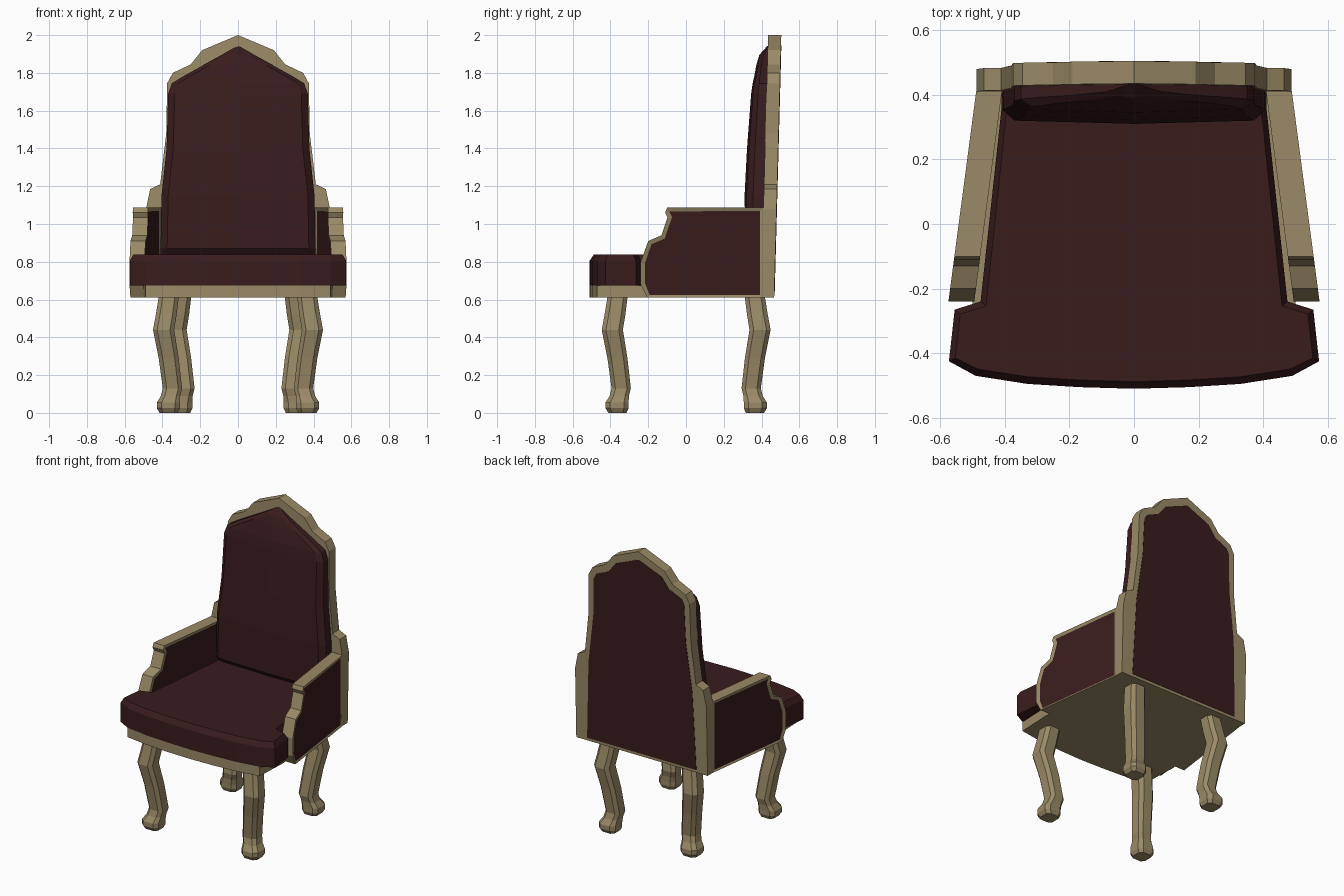
import bpy, bmesh

if "Cube" in bpy.data.objects:
    bpy.data.objects.remove(bpy.data.objects["Cube"])


def material(name, rgb):
    m = bpy.data.materials.new(name)
    m.diffuse_color = (*rgb, 1)
    m.use_nodes = True
    m.node_tree.nodes["Principled BSDF"].inputs["Base Color"].default_value = m.diffuse_color
    return m


WOOD = material("pale wood", (0.325, 0.255, 0.135))
FABRIC = material("dark red fabric", (0.042, 0.0115, 0.0125))


def finish(bm, name, mats):
    bmesh.ops.remove_doubles(bm, verts=bm.verts, dist=1e-5)
    bmesh.ops.recalc_face_normals(bm, faces=bm.faces)
    mesh = bpy.data.meshes.new(name)
    bm.to_mesh(mesh)
    bm.free()
    for m in mats:
        mesh.materials.append(m)
    ob = bpy.data.objects.new(name, mesh)
    bpy.context.collection.objects.link(ob)
    return ob


def loft(rings):
    """Skin a list of equal-length closed rings; cap both ends."""
    bm = bmesh.new()
    vs = [[bm.verts.new(p) for p in r] for r in rings]
    n = len(rings[0])
    for a, b in zip(vs, vs[1:]):
        for i in range(n):
            j = (i + 1) % n
            bm.faces.new((a[i], a[j], b[j], b[i]))
    bm.faces.new(vs[0])
    bm.faces.new(vs[-1])
    bmesh.ops.recalc_face_normals(bm, faces=bm.faces)
    return bm


def mirrored(half):
    """Full outline from a right-hand half outline."""
    return half + [(-x, y) for x, y in reversed(half) if x > 0]


# Seat outline: bowed front, notched around the arm fronts
seat_half = [(0, -0.51), (0.17, -0.505), (0.33, -0.495), (0.49, -0.47),
             (0.573, -0.425), (0.555, -0.265), (0.475, -0.24), (0.405, 0.405)]
seat_outline = mirrored(seat_half)

# Base board under the seat, without the wings of the cushion
base = mirrored(seat_half[:4] + [(0.50, -0.235), (0.45, 0.41)])
finish(loft([[(x, y, z) for x, y in base] for z in (0.612, 0.675)]),
       "seat_base", [WOOD])

# Seat cushion with a soft chamfered top
bm = loft([[(x, y, z) for x, y in seat_outline] for z in (0.675, 0.805)])
top = max(bm.faces, key=lambda f: f.calc_center_median().z)
bmesh.ops.inset_region(bm, faces=[top], thickness=0.022, depth=0.034)
finish(bm, "seat_cushion", [FABRIC])

# Arms: stepped wooden outline with recessed fabric on both sides
arm_profile = [(0.41, 0.612), (-0.205, 0.612), (-0.24, 0.68), (-0.24, 0.80),
               (-0.20, 0.91), (-0.13, 0.94), (-0.098, 1.035),
               (-0.11, 1.06), (-0.10, 1.087), (0.41, 1.087)]
for side, label in ((1, "right"), (-1, "left")):
    rings = [[(side * (0.45 + off + (0.4 - y) * 0.132), y, z)
              for y, z in arm_profile] for off in (-0.04, 0.04)]
    bm = loft(rings)
    for f in [f for f in bm.faces if len(f.verts) > 4]:
        bmesh.ops.inset_region(bm, faces=[f], thickness=0.025, depth=-0.006)
        f.material_index = 1
        # widen the panel to the lower edge
        for v in f.verts:
            if v.co.z < 0.65:
                v.co.z = 0.624
    finish(bm, label + "_arm", [WOOD, FABRIC])


# Back frame: tall shaped board that leans slightly backwards
def lean(z):
    return 0.397 + (z - 0.61) * 0.027


back_half = [(0, 2.0), (0.19, 1.92), (0.25, 1.845), (0.345, 1.80),
             (0.375, 1.745), (0.38, 1.48), (0.412, 1.21), (0.465, 1.185),
             (0.487, 1.08), (0.487, 0.612)]
back = mirrored(back_half)
finish(loft([[(x, lean(z) + t, z) for x, z in back] for t in (0, 0.070)]),
       "back_frame", [WOOD])

# Fabric plate on the rear of the back
plate_half = [(0, 1.945), (0.17, 1.875), (0.225, 1.805), (0.315, 1.765),
              (0.335, 1.73), (0.343, 1.48), (0.385, 1.15), (0.405, 0.63)]
plate = mirrored(plate_half)
finish(loft([[(x, lean(z) + t, z) for x, z in plate] for t in (0.067, 0.072)]),
       "rear_panel", [FABRIC])

# Padded front of the back: rows of (z, half width, front y)
rows = [(0.835, 0.41, 0.345), (0.87, 0.41, 0.315), (1.15, 0.405, 0.31),
        (1.40, 0.378, 0.323), (1.69, 0.37, 0.345), (1.745, 0.35, 0.353),
        (1.785, 0.285, 0.362), (1.84, 0.185, 0.372), (1.895, 0.085, 0.388),
        (1.942, 0.004, 0.43)]
rings = []
for z, w, y in rows:
    yb = lean(z) + 0.01
    inner = max(w - 0.035, w * 0.5)
    half = [(w, yb), (w, y + (yb - y) * 0.4), (inner, y + 0.01)]
    ring = half + [(0, y)] + [(-x, v) for x, v in reversed(half)]
    rings.append([(x, v, z) for x, v in ring])
finish(loft(rings), "back_cushion", [FABRIC])

# Cabriole legs: (z, outward shift, half width) along the curve
leg_path = [(0.625, -0.002, 0.053), (0.52, 0.013, 0.055), (0.44, 0.027, 0.056),
            (0.29, 0.0, 0.053), (0.13, -0.020, 0.051), (0.09, -0.010, 0.051),
            (0.055, 0.002, 0.061), (0.025, 0.002, 0.061), (0, 0.0, 0.048)]
octagon = [(1, .6), (.6, 1), (-.6, 1), (-1, .6),
           (-1, -.6), (-.6, -1), (.6, -1), (1, -.6)]
for name, cx, cy in (("front", 0.367, -0.363), ("back", 0.301, 0.365)):
    for side, label in ((1, "right"), (-1, "left")):
        sy = 1 if cy > 0 else -1
        rings = [[(side * (cx + d + h * a), cy + sy * d + h * b, z)
                  for a, b in octagon] for z, d, h in leg_path]
        finish(loft(rings), name + "_leg_" + label, [WOOD])
